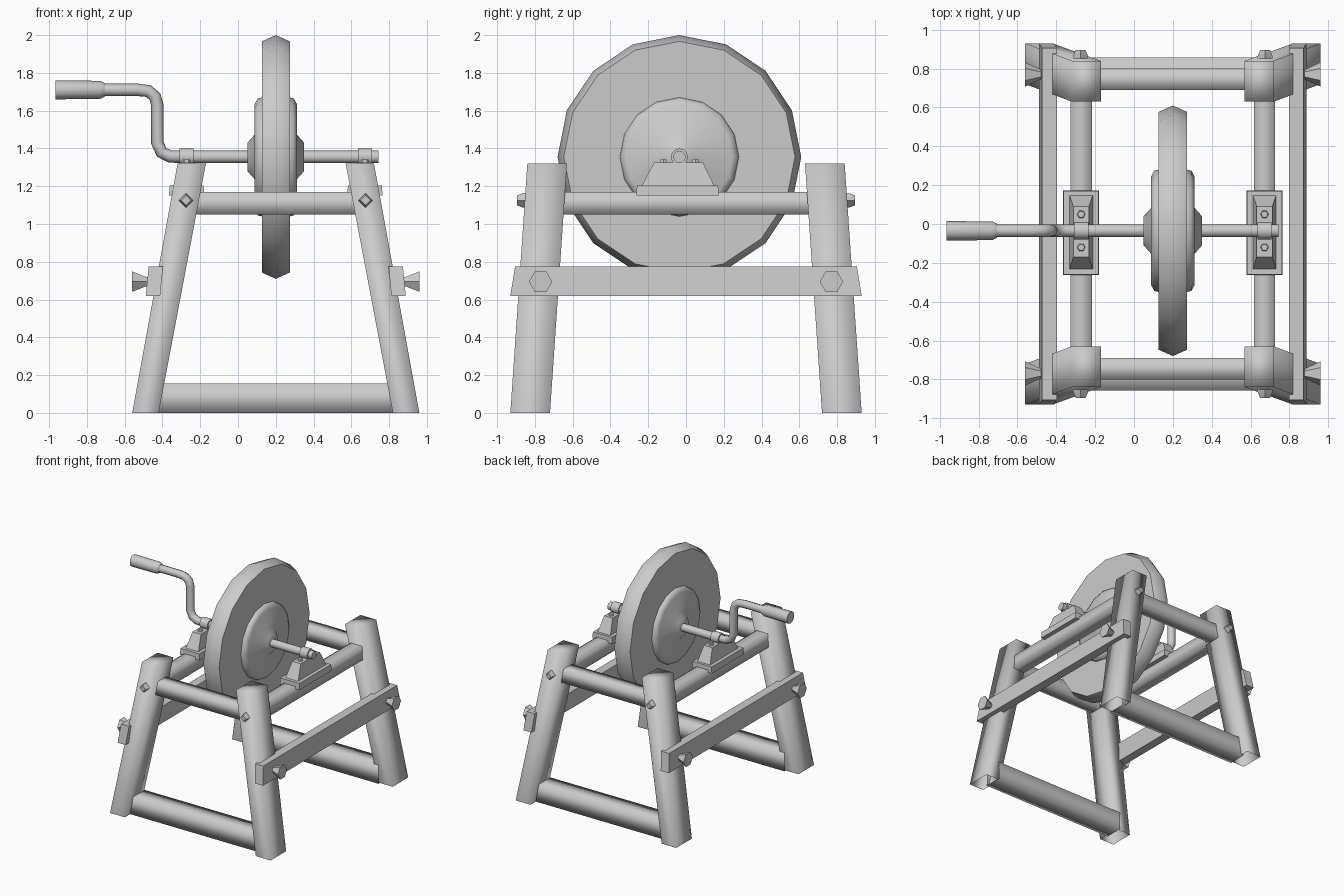
import bpy
import bmesh
import math
from mathutils import Vector

if "Cube" in bpy.data.objects:
    bpy.data.objects.remove(bpy.data.objects["Cube"], do_unlink=True)

grey = bpy.data.materials.new("plain_grey")
grey.use_nodes = True
GREY = (0.6, 0.6, 0.6, 1)
grey.diffuse_color = GREY
grey.node_tree.nodes["Principled BSDF"].inputs["Base Color"].default_value = GREY

MID = 0.2                      # middle of the frame in x
AXLE_Y, AXLE_Z = -0.035, 1.355
SIDES = {"left": 1, "right": -1}
ENDS = {"front": -1, "back": 1}


def finish(bm, name, angle=40):
    """Turn a bmesh into a named object; angle None smooths every edge."""
    bmesh.ops.recalc_face_normals(bm, faces=bm.faces)
    mesh = bpy.data.meshes.new(name)
    bm.to_mesh(mesh)
    bm.free()
    mesh.materials.append(grey)
    ob = bpy.data.objects.new(name, mesh)
    bpy.context.collection.objects.link(ob)
    if angle is None:
        mesh.shade_smooth()
    else:
        bpy.ops.object.select_all(action='DESELECT')
        ob.select_set(True)
        bpy.context.view_layer.objects.active = ob
        bpy.ops.object.shade_smooth_by_angle(angle=math.radians(angle))
    return ob


def prism(name, low, high, drop=(), angle=40):
    """Four-sided block between two level rectangles (x, y, z, half x, half y).
    drop lists the directions whose faces are left open."""
    bm = bmesh.new()
    bmesh.ops.create_cube(bm, size=2)
    gone = [f for f in bm.faces if any(f.normal.dot(Vector(d)) > 0.9 for d in drop)]
    bmesh.ops.delete(bm, geom=gone, context='FACES_ONLY')
    for v in bm.verts:
        x, y, z, hx, hy = high if v.co.z > 0 else low
        v.co = (x + v.co.x * hx, y + v.co.y * hy, z)
    return finish(bm, name, angle)


def lathe(name, origin, axis, profile, sides, angle=40, turn=0):
    """Solid of revolution from (distance, radius) pairs along an axis."""
    bm = bmesh.new()
    quat = Vector(axis).to_track_quat('Z', 'Y')
    rings = []
    for d, r in profile:
        ring = []
        for i in range(sides):
            a = turn + math.tau * i / sides
            p = Vector((r * math.cos(a), r * math.sin(a), d))
            ring.append(bm.verts.new(Vector(origin) + quat @ p))
        rings.append(ring)
    for a, b in zip(rings, rings[1:]):
        for i in range(sides):
            j = (i + 1) % sides
            bm.faces.new((a[i], a[j], b[j], b[i]))
    bm.faces.new(rings[0])
    bm.faces.new(rings[-1])
    return finish(bm, name, angle)


# Splayed legs and their bolts
for sname, sx in SIDES.items():
    for ename, sy in ENDS.items():
        tag = f"{ename}_{sname}"
        prism(f"leg_{tag}",
              (MID + sx * 0.69, sy * 0.825, 0, 0.07, 0.105),
              (MID + sx * 0.445, sy * 0.735, 1.32, 0.075, 0.105),
              drop=[(0, 0, -1)], angle=None)
        lathe(f"leg_bolt_{tag}", (MID + sx * 0.475, sy * 0.84, 1.125), (0, sy, 0),
              [(0, 0.038), (0.025, 0.038), (0.055, 0.026)], 4)
        lathe(f"side_bolt_{tag}", (MID + sx * 0.67, sy * 0.77, 0.695), (sx, 0, 0),
              [(0, 0.025), (0.02, 0.03), (0.09, 0.062)], 6)

# Cross rails between the left and right legs
ACROSS = [(1, 0, 0), (-1, 0, 0)]
for ename, sy in ENDS.items():
    for level, y, z0, z1, hx, hy in (("upper", 0.745, 1.05, 1.17, 0.45, 0.055),
                                     ("lower", 0.78, 0.0, 0.155, 0.64, 0.078)):
        prism(f"{level}_rail_{ename}", (MID, sy * y, z0, hx, hy),
              (MID, sy * y, z1, hx, hy), drop=ACROSS, angle=None)

# Side rails, braces, bearings
for sname, sx in SIDES.items():
    x = MID + sx * 0.472
    prism(f"side_rail_{sname}", (x, 0, 1.05, 0.055, 0.72), (x, 0, 1.17, 0.055, 0.72),
          drop=[(0, 1, 0), (0, -1, 0)], angle=None)
    prism(f"side_brace_{sname}", (MID + sx * 0.65, 0, 0.62, 0.038, 0.93),
          (MID + sx * 0.635, 0, 0.775, 0.038, 0.905))
    prism(f"bearing_plate_{sname}", (x, -0.045, 1.15, 0.093, 0.218),
          (x, -0.045, 1.205, 0.09, 0.215))
    prism(f"bearing_block_{sname}", (x, -0.042, 1.205, 0.06, 0.19),
          (x, -0.04, 1.325, 0.04, 0.13))
    lathe(f"bearing_cap_{sname}", (x - 0.037, AXLE_Y, AXLE_Z), (1, 0, 0),
          [(0, 0.045), (0.074, 0.045)], 12)
    for ename, sy in ENDS.items():
        lathe(f"bearing_bolt_{ename}_{sname}", (x, AXLE_Y + sy * 0.085, 1.32), (0, 0, 1),
              [(0, 0.022), (0.022, 0.018)], 6)

# Grinding wheel with stepped flange and hub, symmetric about its middle
half = [(0.15, 0.075), (0.112, 0.118), (0.112, 0.28), (0.095, 0.31),
        (0.072, 0.315), (0.074, 0.612)]
profile = [(-d, r) for d, r in half] + [(0, 0.645)] + list(reversed(half))
lathe("grinding_wheel", (MID, AXLE_Y, AXLE_Z), (1, 0, 0), profile, 16, angle=50)

# Axle and bent crank
lathe("axle", (-0.3, AXLE_Y, AXLE_Z), (1, 0, 0), [(0, 0.033), (1.045, 0.033)], 12)
curve = bpy.data.curves.new("crank_path", 'CURVE')
curve.dimensions = '3D'
curve.bevel_depth = 0.033
curve.bevel_resolution = 2
curve.use_fill_caps = True
spline = curve.splines.new('POLY')
path = [(-0.25, 1.355), (-0.36, 1.357), (-0.405, 1.38), (-0.427, 1.43), (-0.427, 1.63),
        (-0.44, 1.675), (-0.475, 1.704), (-0.53, 1.71), (-0.74, 1.71)]
spline.points.add(len(path) - 1)
for point, (px, pz) in zip(spline.points, path):
    point.co = (px, AXLE_Y, pz, 1)
spline.use_smooth = True
temp = bpy.data.objects.new("crank_path", curve)
bpy.context.collection.objects.link(temp)
bpy.context.view_layer.update()
mesh = bpy.data.meshes.new_from_object(temp.evaluated_get(bpy.context.evaluated_depsgraph_get()))
bpy.data.objects.remove(temp, do_unlink=True)
bm = bmesh.new()
bm.from_mesh(mesh)
bpy.data.meshes.remove(mesh)
finish(bm, "crank", 50)

# Crank grip
lathe("crank_grip", (-0.965, AXLE_Y, 1.71), (1, 0, 0),
      [(0, 0.05), (0.235, 0.048), (0.26, 0.036)], 12)
